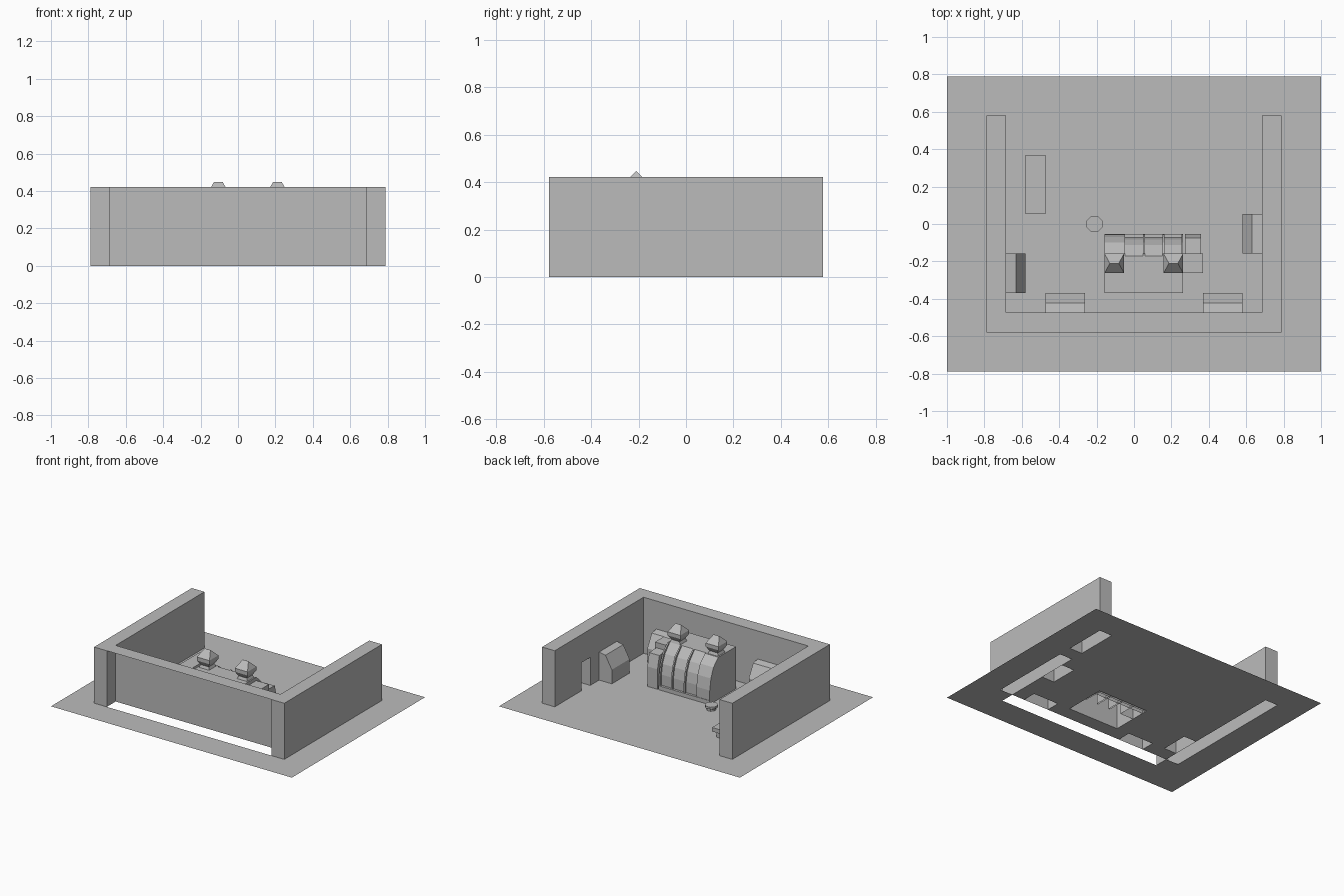
import bpy, bmesh, math
from mathutils import Vector

if "Cube" in bpy.data.objects:
    bpy.data.objects.remove(bpy.data.objects["Cube"])

U = 2 / 19          # one floor tile
H = 4 * U           # wall height

grey = bpy.data.materials.new("plain_grey")
grey.diffuse_color = (0.5, 0.5, 0.5, 1)
grey.use_nodes = True
grey.node_tree.nodes["Principled BSDF"].inputs["Base Color"].default_value = grey.diffuse_color


def finish(bm, name):
    me = bpy.data.meshes.new(name)
    bm.to_mesh(me)
    bm.free()
    me.materials.append(grey)
    ob = bpy.data.objects.new(name, me)
    bpy.context.collection.objects.link(ob)
    return ob


def quad(bm, pts, facing):
    f = bm.faces.new([bm.verts.new(p) for p in pts])
    f.normal_update()
    if f.normal.dot(Vector(facing)) < 0:
        f.normal_flip()
    return f


def prism(name, pts, vec, open_dirs=((0, 0, -1),), floor=0.0):
    """Extrude a flat outline along vec, leaving out faces on the ground or against a wall."""
    bm = bmesh.new()
    f = bm.faces.new([bm.verts.new(p) for p in pts])
    r = bmesh.ops.extrude_face_region(bm, geom=[f])
    bmesh.ops.translate(bm, vec=vec, verts=[g for g in r["geom"] if isinstance(g, bmesh.types.BMVert)])
    bmesh.ops.recalc_face_normals(bm, faces=bm.faces[:])
    dead = []
    for g in bm.faces:
        for d in open_dirs:
            if g.normal.dot(Vector(d)) > 0.99 and (d[2] == 0 or g.calc_center_median().z < 0.001):
                dead.append(g)
    bmesh.ops.delete(bm, geom=dead, context='FACES')
    return finish(bm, name)


def loft(name, cx, cy, rings):
    """Stack of rectangles (z, half x, half y)."""
    bm = bmesh.new()
    loops = [[bm.verts.new((cx + sx * hx, cy + sy * hy, z))
              for sx, sy in ((-1, -1), (1, -1), (1, 1), (-1, 1))] for z, hx, hy in rings]
    for a, b in zip(loops, loops[1:]):
        for i in range(4):
            j = (i + 1) % 4
            bm.faces.new((a[i], a[j], b[j], b[i]))
    bm.faces.new(loops[-1])
    bmesh.ops.remove_doubles(bm, verts=bm.verts[:], dist=1e-5)
    return finish(bm, name)


# ground: tiles, left out beneath walls and fittings
holes = [(-6.5, 6.5, -5.5, -4.5), (-7.5, -6.5, -4.5, 5.5),
         (6.5, 7.5, -4.5, 1.5), (6.5, 7.5, 2.5, 5.5),
         (-1.5, 2.5, -3.5, -0.5), (5.5, 6.5, -1.5, 0.5), (-6.5, -5.5, -3.5, -1.5),
         (-4.5, -2.5, -4.5, -3.5), (3.5, 5.5, -4.5, -3.5)]
bm = bmesh.new()
for i in range(19):
    for j in range(15):
        x, y = i - 9, j - 7
        if any(a < x < b and c < y < d for a, b, c, d in holes):
            continue
        quad(bm, [((x + p) * U, (y + q) * U, 0) for p, q in
                  ((-.5, -.5), (.5, -.5), (.5, .5), (-.5, .5))], (0, 0, 1))
bmesh.ops.remove_doubles(bm, verts=bm.verts[:], dist=1e-5)
finish(bm, "ground")


# enclosing walls
def xface(bm, x, y0, y1, z0, z1, n):
    quad(bm, [(x * U, y0 * U, z0), (x * U, y1 * U, z0), (x * U, y1 * U, z1), (x * U, y0 * U, z1)], (n, 0, 0))


def yface(bm, y, x0, x1, z0, z1, n):
    quad(bm, [(x0 * U, y * U, z0), (x1 * U, y * U, z0), (x1 * U, y * U, z1), (x0 * U, y * U, z1)], (0, n, 0))


def zface(bm, z, x0, x1, y0, y1, n):
    quad(bm, [(x0 * U, y0 * U, z), (x1 * U, y0 * U, z), (x1 * U, y1 * U, z), (x0 * U, y1 * U, z)], (0, 0, n))


for s, name in ((-1, "left_wall"), (1, "right_wall")):
    bm = bmesh.new()
    xface(bm, s * 7.5, -5.5, 5.5, 0, H, s)
    zface(bm, H, s * 6.5, s * 7.5, -5.5, 5.5, 1)
    yface(bm, -5.5, s * 6.5, s * 7.5, 0, H, -1)
    yface(bm, 5.5, s * 6.5, s * 7.5, 0, H, 1)
    if s < 0:
        xface(bm, -6.5, -5.5, 5.5, 0, H, 1)
    else:   # doorway recess in the right wall
        xface(bm, 6.5, -5.5, 1.5, 0, H, -1)
        xface(bm, 6.5, 2.5, 5.5, 0, H, -1)
        xface(bm, 6.5, 1.5, 2.5, 2 * U, H, -1)
        yface(bm, 1.5, 6.5, 7.5, 0, 2 * U, 1)
        yface(bm, 2.5, 6.5, 7.5, 0, 2 * U, -1)
        zface(bm, 2 * U, 6.5, 7.5, 1.5, 2.5, -1)
    finish(bm, name)

bm = bmesh.new()    # front wall: inner face and top only
yface(bm, -4.5, -6.5, 6.5, 0, H, 1)
zface(bm, H, -6.5, 6.5, -5.5, -4.5, 1)
finish(bm, "front_wall")

# hooded cabinets against the walls: (distance from wall, height)
hood = [(0, 0), (1, 0), (1, 1.0), (.5, 1.9), (0, 2.0)]
prism("right_cabinet", [((6.5 - d) * U, -1.5 * U, z * U) for d, z in hood],
      (0, 2 * U, 0), ((0, 0, -1), (1, 0, 0)))
prism("left_cabinet", [((-6.5 + d) * U, -3.5 * U, z * U) for d, z in hood],
      (0, 2 * U, 0), ((0, 0, -1), (-1, 0, 0)))
for x in (-4.5, 3.5):
    prism("front_cabinet", [(x * U, (-4.5 + d) * U, z * U) for d, z in hood],
          (2 * U, 0, 0), ((0, 0, -1), (0, -1, 0)))

# main machine: recessed curved body, flush end section, ribs and plinth
curve = [(-.056, .0), (-.056, .105), (-.07, .19), (-.1, .262), (-.158, 3 * U)]
inner = [(-.07, .0), (-.07, .11), (-.083, .185), (-.112, .25), (-.17, 3 * U)]


def slab(name, prof, x0, x1):
    return prism(name, [(x0 * U, y, z) for y, z in prof], ((x1 - x0) * U, 0, 0))


back = [(-3.5 * U, 3 * U), (-3.5 * U, 0)]
slab("machine_body", inner + back, -1.5, 2.5)
tail = [(-.2, 3 * U), (-.2, 0.0)]
slab("machine_end_section", curve + tail, -1.5, -.45)
for x in (.45, 1.45, 2.4):
    slab("machine_rib", curve + tail, x, x + .1)
slab("machine_plinth", [(-.5 * U, 0), (-.5 * U, .03), (-.1, .03), (-.1, 0)], -1.5, 2.5)

# two chimneys with hipped caps
for x in (-1, 2):
    loft("chimney", x * U, -2 * U, [(3 * U, .042, .042), (.336, .034, .034), (.368, .5 * U, .5 * U),
                                    (.395, .5 * U, .5 * U), (.447, .024, 0.0004)])

# side units beside the machine
slab("side_unit_tall", [(-1.5 * U, 0), (-1.5 * U, .29), (-2.5 * U, .29), (-2.5 * U, 0)], 2.5, 3.5)
slab("side_unit_low", [(-.5 * U, 0), (-.5 * U, .15), (-.075, .245), (-1.5 * U, .25), (-1.5 * U, 0)], 2.6, 3.4)

# table by the left wall
loft("table_base", -5 * U, 2 * U, [(0, .3 * U, 1.3 * U), (.045, .3 * U, 1.3 * U)])
prism("table_top", [(-5.5 * U, .5 * U, .045), (-4.5 * U, .5 * U, .045),
                    (-4.5 * U, 3.5 * U, .045), (-5.5 * U, 3.5 * U, .045)], (0, 0, .03))

# eight-sided stool
bm = bmesh.new()
rings = []
for r, z in ((.034, 0), (.034, .014), (.046, .02), (.046, .036)):
    rings.append([bm.verts.new((-2 * U + r * math.cos((k + .5) * math.pi / 4),
                                r * math.sin((k + .5) * math.pi / 4), z)) for k in range(8)])
for a, b in zip(rings, rings[1:]):
    for k in range(8):
        m = (k + 1) % 8
        bm.faces.new((a[k], a[m], b[m], b[k]))
bm.faces.new(rings[-1])
finish(bm, "stool")
